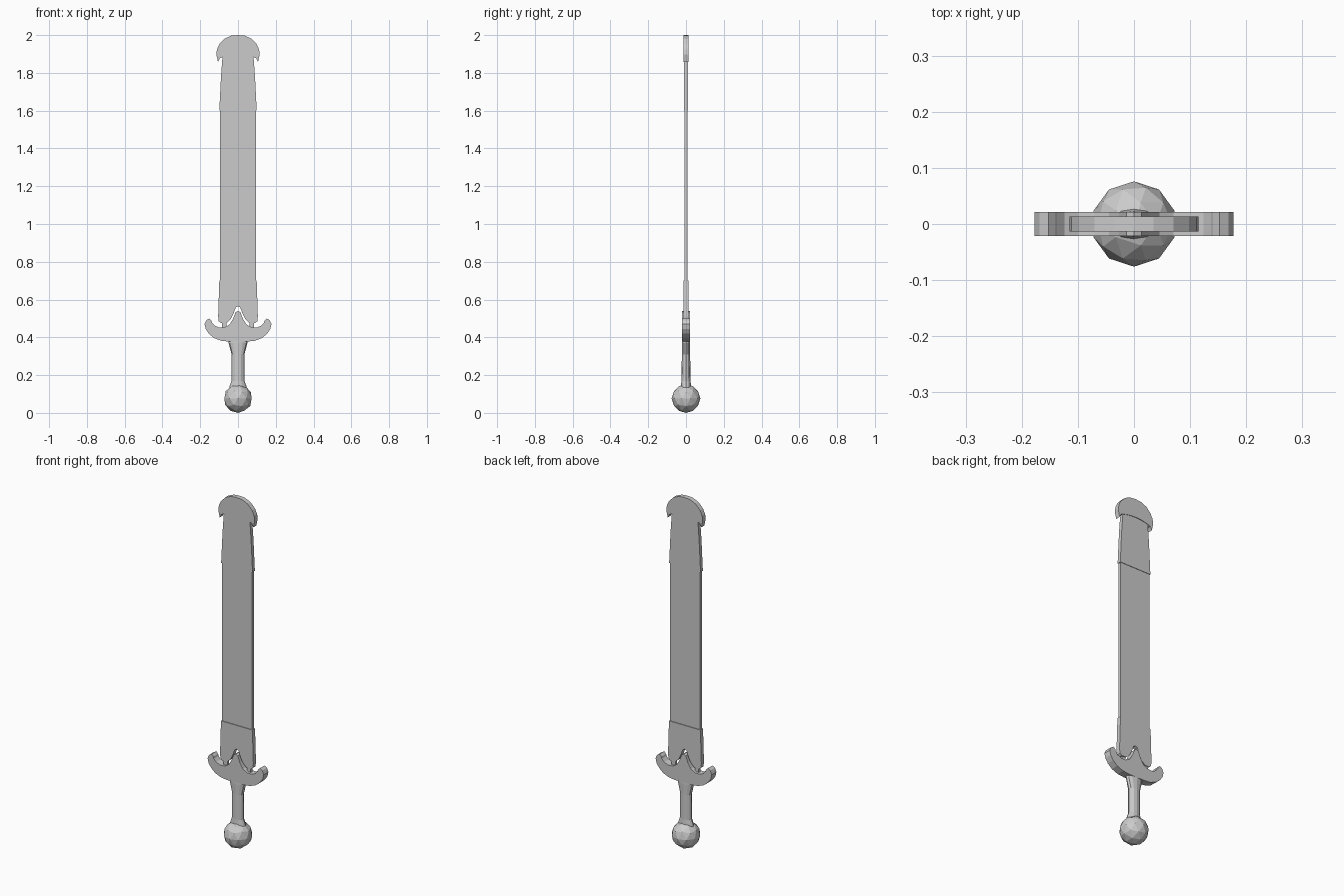
import bpy, bmesh, math

if "Cube" in bpy.data.objects:
    bpy.data.objects.remove(bpy.data.objects["Cube"])


def finish(name, bm):
    bmesh.ops.recalc_face_normals(bm, faces=bm.faces)
    mesh = bpy.data.meshes.new(name)
    bm.to_mesh(mesh)
    bm.free()
    obj = bpy.data.objects.new(name, mesh)
    bpy.context.collection.objects.link(obj)
    return obj


def plate(name, half, t):
    """Mirror a right-hand (x, z) profile about x = 0 and extrude to y = -t..t."""
    pts = half + [(-x, z) for x, z in reversed(half) if x > 1e-6]
    bm = bmesh.new()
    face = bm.faces.new([bm.verts.new((x, -t, z)) for x, z in pts])
    ext = bmesh.ops.extrude_face_region(bm, geom=[face])
    moved = [v for v in ext["geom"] if isinstance(v, bmesh.types.BMVert)]
    bmesh.ops.translate(bm, verts=moved, vec=(0, 2 * t, 0))
    return finish(name, bm)


def loft(name, rings, sides):
    """Skin elliptical rings given as (z, x radius, y radius)."""
    bm = bmesh.new()
    loops = []
    for z, rx, ry in rings:
        angles = [2 * math.pi * i / sides for i in range(sides)]
        loops.append([bm.verts.new((rx * math.cos(a), ry * math.sin(a), z)) for a in angles])
    for a, b in zip(loops, loops[1:]):
        for i in range(sides):
            j = (i + 1) % sides
            bm.faces.new((a[i], a[j], b[j], b[i]))
    bm.faces.new(loops[0][::-1])
    bm.faces.new(loops[-1])
    return finish(name, bm)


# Faceted ball pommel
bm = bmesh.new()
bmesh.ops.create_icosphere(bm, subdivisions=2, radius=0.076)
bmesh.ops.translate(bm, verts=bm.verts, vec=(0, 0, 0.076))
finish("pommel", bm)

# Oval grip, flared at both ends
loft("grip", [(0.11, 0.046, 0.027), (0.138, 0.046, 0.027), (0.17, 0.034, 0.024),
              (0.31, 0.034, 0.022), (0.37, 0.05, 0.022), (0.40, 0.05, 0.02)], 12)

# Curved guard with upturned horns and a central peak
plate("guard", [(0, 0.54), (0.013, 0.533), (0.027, 0.497), (0.045, 0.468),
                (0.07, 0.453), (0.1, 0.452), (0.124, 0.462), (0.138, 0.478),
                (0.14, 0.488), (0.152, 0.5), (0.168, 0.49), (0.177, 0.47),
                (0.171, 0.444), (0.155, 0.42), (0.128, 0.397), (0.09, 0.382),
                (0.05, 0.378), (0, 0.378)], 0.021)

# Pegs joining the blade to the guard
for side, label in ((-1, "left"), (1, "right")):
    bm = bmesh.new()
    bmesh.ops.create_cube(bm, size=1)
    bmesh.ops.scale(bm, verts=bm.verts, vec=(0.024, 0.014, 0.07))
    bmesh.ops.translate(bm, verts=bm.verts, vec=(side * 0.073, 0, 0.475))
    finish("blade_peg_" + label, bm)

# Notched base collar of the blade
plate("blade_base", [(0, 0.565), (0.012, 0.558), (0.024, 0.525), (0.04, 0.495),
                     (0.06, 0.477), (0.09, 0.475), (0.102, 0.485), (0.105, 0.51),
                     (0.099, 0.7), (0, 0.7)], 0.012)

# Main blade
plate("blade", [(0, 0.6), (0.094, 0.6), (0.094, 1.62), (0, 1.62)], 0.008)

# Tapered upper section
plate("blade_upper", [(0, 1.6), (0.099, 1.6), (0.09, 1.78), (0.081, 1.9), (0, 1.9)], 0.0105)

# Rounded tip with hooked corners
plate("blade_tip", [(0, 2.0), (0.035, 1.997), (0.07, 1.982), (0.098, 1.953),
                    (0.111, 1.925), (0.115, 1.898), (0.106, 1.858),
                    (0.096, 1.877), (0.082, 1.884), (0.04, 1.893), (0, 1.895)], 0.0135)
